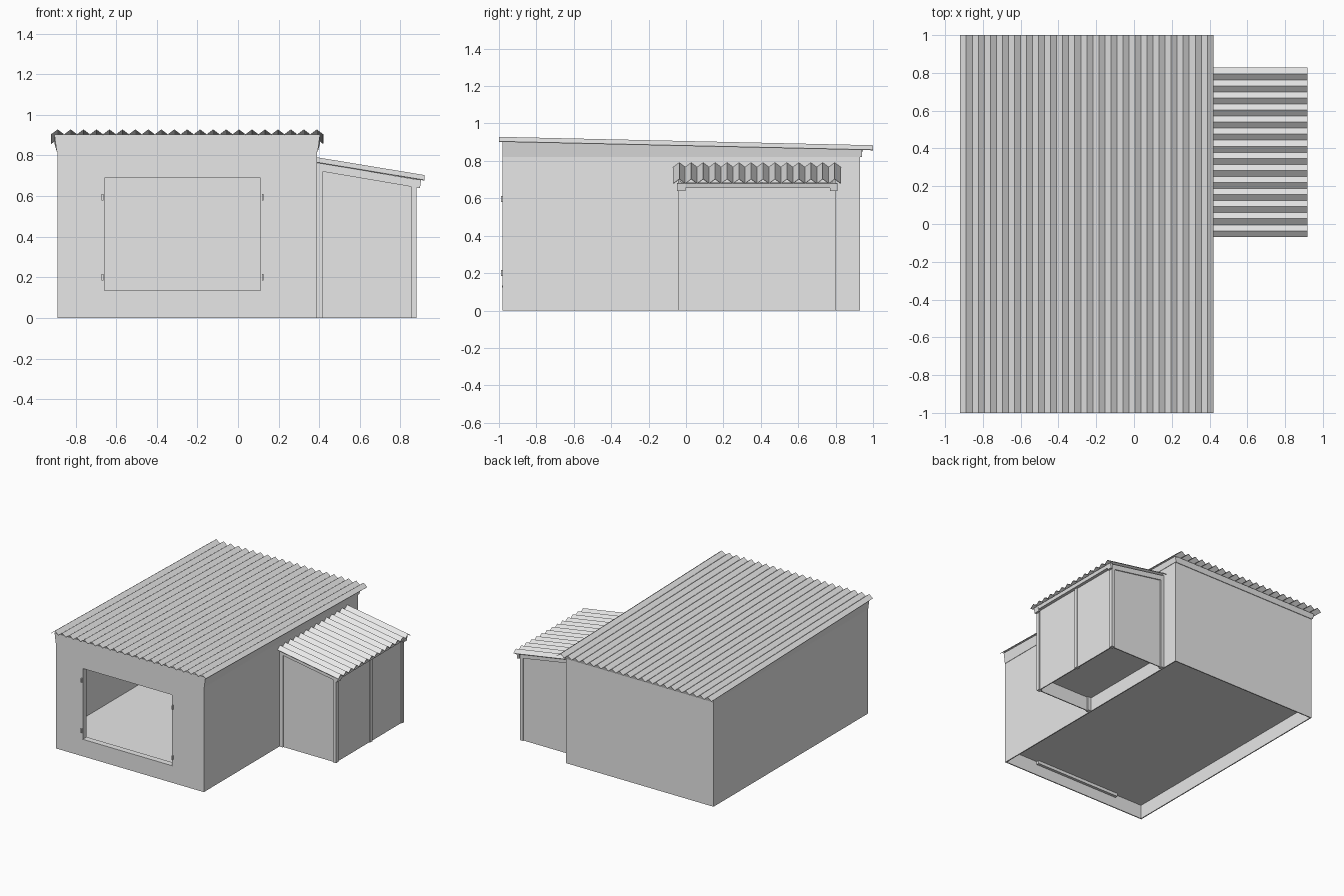
import bpy, bmesh
from mathutils import Vector

if "Cube" in bpy.data.objects:
    bpy.data.objects.remove(bpy.data.objects["Cube"], do_unlink=True)

grey = bpy.data.materials.new("light grey")
grey.use_nodes = True
grey.diffuse_color = (0.8, 0.8, 0.8, 1)
grey.node_tree.nodes["Principled BSDF"].inputs["Base Color"].default_value = (0.8, 0.8, 0.8, 1)


def finish(name, bm):
    bmesh.ops.recalc_face_normals(bm, faces=bm.faces[:])
    mesh = bpy.data.meshes.new(name)
    bm.to_mesh(mesh)
    bm.free()
    mesh.materials.append(grey)
    ob = bpy.data.objects.new(name, mesh)
    bpy.context.collection.objects.link(ob)
    return ob


def prism(name, profile, axis, a, b):
    """Extrude a 2D profile along an axis from a to b."""
    def place(p):
        return {"x": (a, p[0], p[1]), "y": (p[0], a, p[1]), "z": (p[0], p[1], a)}[axis]
    step = {"x": (b - a, 0, 0), "y": (0, b - a, 0), "z": (0, 0, b - a)}[axis]
    bm = bmesh.new()
    face = bm.faces.new([bm.verts.new(place(p)) for p in profile])
    ext = bmesh.ops.extrude_face_region(bm, geom=[face])
    verts = [g for g in ext["geom"] if isinstance(g, bmesh.types.BMVert)]
    bmesh.ops.translate(bm, verts=verts, vec=step)
    if not any(len(f.verts) == len(profile) and f is face for f in bm.faces):
        bm.faces.new([v for v in face.verts])
    return finish(name, bm)


def box(name, x0, x1, y0, y1, z0, z1):
    return prism(name, [(x0, y0), (x1, y0), (x1, y1), (x0, y1)], "z", z0, z1)


def corrugated(name, start, across, along, teeth, height):
    """Zigzag sheet: ridges run along one vector, teeth repeat across the other."""
    start, across, along = Vector(start), Vector(across), Vector(along)
    bm = bmesh.new()
    rows = []
    for i in range(2 * teeth + 1):
        p = start + across * (i / (2 * teeth)) + Vector((0, 0, height * (i % 2)))
        rows.append((bm.verts.new(p), bm.verts.new(p + along)))
    for (a, b), (c, d) in zip(rows, rows[1:]):
        bm.faces.new((a, c, d, b))
    ob = finish(name, bm)
    mod = ob.modifiers.new("thickness", "SOLIDIFY")
    mod.thickness = 0.003
    mod.offset = 0
    return ob


# Main building dimensions
L, R, F, B, T = -0.89, 0.39, -0.98, 0.93, 0.008
FLOOR = 0.115


def eave(y):
    return 0.903 - 0.0225 * (y + 1)


# Front wall: a ring of four faces around the opening
bm = bmesh.new()
outer = [(L, 0), (R, 0), (R, eave(F)), (L, eave(F))]
inner = [(-0.665, 0.125), (0.12, 0.125), (0.12, 0.695), (-0.665, 0.695)]
o = [bm.verts.new((x, F + T / 2, z)) for x, z in outer]
n = [bm.verts.new((x, F + T / 2, z)) for x, z in inner]
for i in range(4):
    j = (i + 1) % 4
    bm.faces.new((o[i], o[j], n[j], n[i]))
wall = finish("front_wall", bm)
mod = wall.modifiers.new("thickness", "SOLIDIFY")
mod.thickness = T
mod.offset = 0

# Side walls with sloping tops, back wall and raised floor
side = [(F, 0), (B, 0), (B, eave(B)), (F, eave(F))]
prism("left_wall", side, "x", L, L + T)
prism("right_wall", side, "x", R - T, R)
box("back_wall", L, R, B - T, B, 0, eave(B))
box("main_floor", L + T, R - T, F + T, B - T, FLOOR - 0.006, FLOOR)

# Fascia boards under the eaves, leaning out a little at the top
for name, x, s in (("left_fascia", L, -1), ("right_fascia", R, 1)):
    bm = bmesh.new()
    lo, hi = 0.003 * s, 0.014 * s
    pts = [[(x, y, 0.82), (x + lo, y, 0.82), (x + hi, y, eave(y)), (x, y, eave(y))]
           for y in (F, B + 0.012)]
    a, b = [[bm.verts.new(p) for p in ring] for ring in pts]
    bm.faces.new(a)
    bm.faces.new(b[::-1])
    for i in range(4):
        j = (i + 1) % 4
        bm.faces.new((a[i], b[i], b[j], a[j]))
    finish(name, bm)
prism("back_fascia", [(B, 0.82), (B + 0.005, 0.82), (B + 0.016, eave(B)), (B, eave(B))],
      "x", L, R)

# Main roof
corrugated("main_roof", (-0.92, -1, 0.903), (1.34, 0, 0), (0, 2, -0.045), 21, 0.024)

# Opening frame, sill and hinges
for name, x in (("left_jamb", 0.112), ("right_jamb", -0.665)):
    box(name, x, x + 0.008, F, F + 0.045, 0.125, 0.695)
box("frame_head", -0.665, 0.12, F, F + 0.045, 0.688, 0.695)
box("frame_sill", -0.665, 0.12, F - 0.003, F + 0.045, 0.122, 0.135)
box("sill_support", -0.64, 0.10, F + T, F + 0.03, 0.085, 0.109)
for x in (-0.667, 0.122):
    for z in (0.20, 0.595):
        box("hinge", x - 0.004, x + 0.004, F - 0.01, F + 0.002, z - 0.016, z + 0.016)

# Annex posts
AX, AF, AB = 0.88, -0.043, 0.80
P = 0.028


def lean(x):
    return 0.765 - 0.17 * (x - 0.39)


def sloped(name, x0, x1, y0, y1, bottom=None):
    """Piece whose top follows the annex roof; its bottom may follow it too."""
    z0, z1 = (0, 0) if bottom is None else (lean(x0) - bottom, lean(x1) - bottom)
    prism(name, [(x0, z0), (x1, z1), (x1, lean(x1)), (x0, lean(x0))], "y", y0, y1)


for x in (R, AX - P):
    for y in (AF, AB - P):
        sloped("annex_corner_post", x, x + P, y, y + P)
sloped("annex_middle_post", AX - P, AX, 0.38, 0.38 + P)

# Annex panels set back from the posts
IN = 0.008
sloped("annex_front_panel", R, AX - IN, AF + IN, AF + IN + T)
sloped("annex_back_panel", R, AX - IN, AB - IN - T, AB - IN)
sloped("annex_side_panel", AX - IN - T, AX - IN, AF + IN, AB - IN)
box("annex_floor", R, AX - IN, AF + IN, AB - IN, FLOOR - 0.006, FLOOR)

# Annex trim below the roof
sloped("annex_front_trim", R, AX, AF, AF + 0.012, 0.04)
sloped("annex_back_trim", R, AX, AB - 0.012, AB, 0.04)
box("annex_header", AX - 0.012, AX, AF, AB, 0.655, 0.682)
prism("annex_fascia", [(AX, 0.64), (AX + 0.016, 0.64), (AX + 0.022, 0.68), (AX, 0.682)],
      "y", AF - 0.005, AF + 0.04)
prism("annex_fascia", [(AX, 0.64), (AX + 0.016, 0.64), (AX + 0.022, 0.68), (AX, 0.682)],
      "y", AB - 0.03, AB + 0.01)
prism("annex_fascia", [(AX, 0.655), (AX + 0.016, 0.655), (AX + 0.022, 0.68), (AX, 0.682)],
      "y", AF + 0.04, AB - 0.03)

# Annex roof
corrugated("annex_roof", (0.385, -0.068, 0.766), (0, 0.895, 0), (0.533, 0, -0.088), 14, 0.024)
